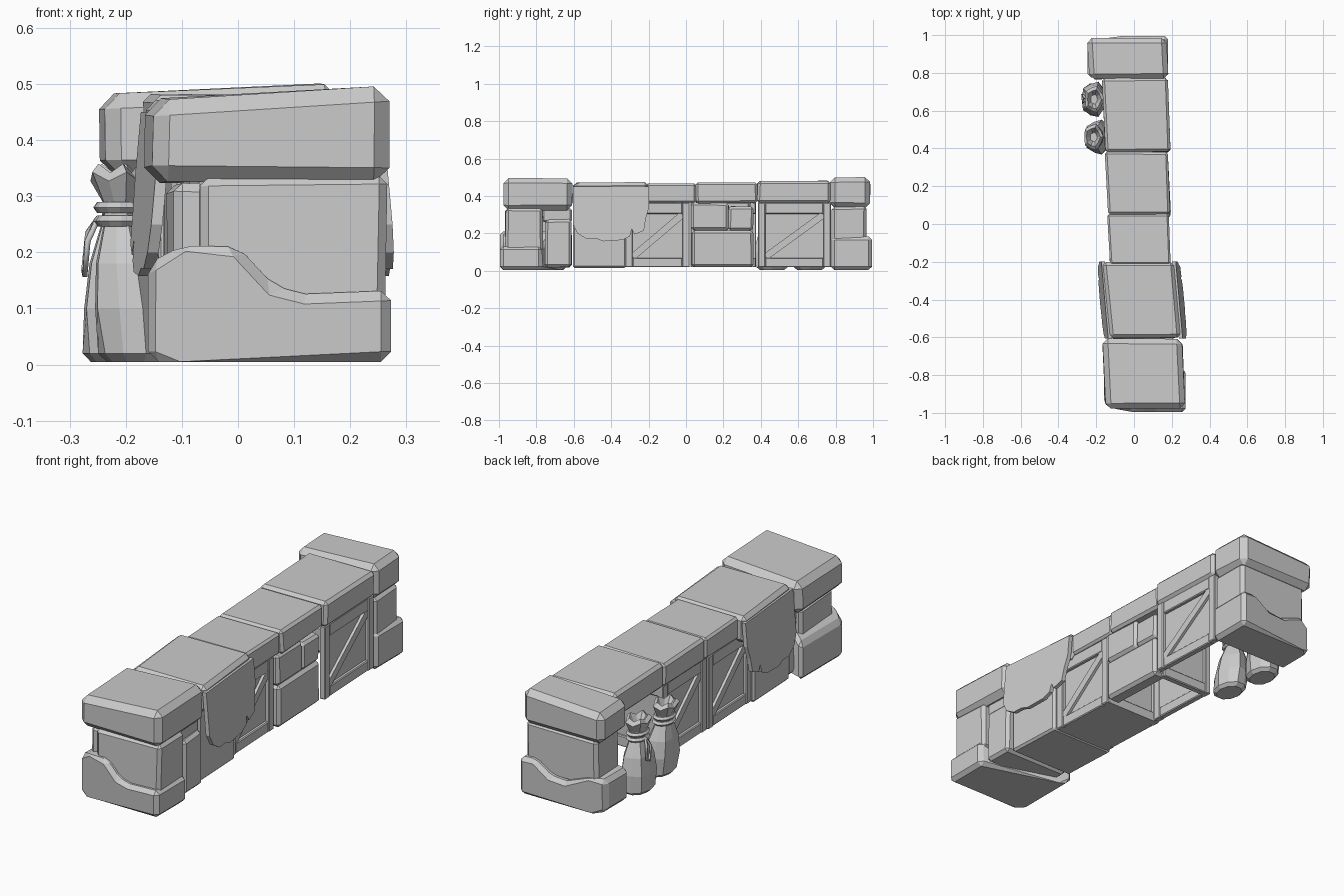
import bpy, bmesh, math, random
from mathutils import Vector

random.seed(4)
old = bpy.data.objects.get("Cube")
if old:
    bpy.data.objects.remove(old, do_unlink=True)

GREY = (0.6, 0.6, 0.6, 1.0)
mat = bpy.data.materials.new("stone grey")
mat.use_nodes = True
mat.diffuse_color = GREY
mat.node_tree.nodes["Principled BSDF"].inputs["Base Color"].default_value = GREY
SKEW = -0.045  # the whole wall drifts sideways along its length


def finish(name, bm, bevel=0.0):
    bmesh.ops.recalc_face_normals(bm, faces=bm.faces)
    me = bpy.data.meshes.new(name)
    bm.to_mesh(me)
    bm.free()
    me.materials.append(mat)
    ob = bpy.data.objects.new(name, me)
    bpy.context.collection.objects.link(ob)
    if bevel:
        mod = ob.modifiers.new("chamfer", "BEVEL")
        mod.width = bevel
        mod.segments = 1
        mod.limit_method = "ANGLE"
        mod.angle_limit = math.radians(25)


def loft(name, ring_a, ring_b, bevel=0.0):
    """Solid between two matching outlines."""
    bm = bmesh.new()
    a = [bm.verts.new(p) for p in ring_a]
    b = [bm.verts.new(p) for p in ring_b]
    n = len(a)
    bm.faces.new(a)
    bm.faces.new(b[::-1])
    for i in range(n):
        bm.faces.new((a[i], b[i], b[(i + 1) % n], a[(i + 1) % n]))
    finish(name, bm, bevel)


def block(name, x, y, z, bevel=0.02, chip=0.0, skew=SKEW, tilt=0.0):
    """Chamfered box, sheared along the wall, with uneven corners and tilted top."""
    mid, midx = sum(y) / 2, sum(x) / 2
    rings = []
    for zz, slope in zip(z, (0, tilt)):
        ring = []
        for px, py in ((x[0], y[0]), (x[1], y[0]), (x[1], y[1]), (x[0], y[1])):
            j = [random.uniform(-chip, chip) for _ in range(3)]
            ring.append((px + skew * (py - mid) + j[0], py + j[1],
                         zz + slope * (px - midx) + j[2]))
        rings.append(ring)
    loft(name, rings[0], rings[1], bevel)


def wavy_stone(name, outline, near, far, bevel):
    """Stone with a wavy top; near and far give y as a function of x."""
    loft(name, [(x, near(x), z) for x, z in outline],
         [(x, far(x), z) for x, z in outline], bevel)


def brace(name, x, a, b, width, thick):
    """Diagonal plank between two (y, z) points on a side panel."""
    p, q = Vector(a), Vector(b)
    d = (q - p).normalized()
    n = Vector((-d.y, d.x)) * width / 2
    pts = (p + n, p - n, q - n, q + n)
    mid = (p.x + q.x) / 2
    loft(name, *[[(x + s + SKEW * (v.x - mid), v.x, v.y) for v in pts]
                 for s in (-thick / 2, thick / 2)])


def crate(name, x, y, top, sides=(-1, 1), end=True, floor=False):
    """Framed and braced sides, plus an optional framed back end and floor."""
    w, t, low = 0.04, 0.03, 0.02
    mid = sum(y) / 2
    for s in sides:
        tag = name + ("_left" if s > 0 else "_right")
        edge = x[1] if s > 0 else x[0]
        out = sorted((edge, edge - s * t))
        inner = sorted((edge - s * 0.018, edge - s * 0.028))
        block(tag + "_panel", inner, y, (low, top), 0)
        for k, yy in enumerate(((y[0], y[0] + w), (y[1] - w, y[1]))):
            ox = SKEW * (sum(yy) / 2 - mid)
            block(f"{tag}_post_{k}", [v + ox for v in out], yy, (low, top), 0.004)
        slim = [v - s * 0.003 for v in out]
        block(tag + "_bottom_rail", slim, (y[0] + w, y[1] - w), (low, low + 0.05), 0.004)
        block(tag + "_top_rail", slim, (y[0] + w, y[1] - w), (top - 0.06, top), 0.004)
        ends = (y[0] + w, y[1] - w)[::s]
        brace(tag + "_brace", edge - s * 0.013, (ends[0], low + 0.055),
              (ends[1], top - 0.065), 0.036, 0.016)
    if end:
        ox = SKEW * (y[1] - mid)
        span = (x[0] + ox + 0.025, x[1] + ox - 0.025)
        block(name + "_end_panel", span, (y[1] - 0.03, y[1] - 0.016), (low, top), 0)
        for part, z in (("bottom", (low, low + 0.05)), ("top", (top - 0.06, top))):
            block(f"{name}_end_{part}_rail", span, (y[1] - 0.028, y[1] - 0.003), z, 0.004)
    if floor:
        block(name + "_floor", (x[0] + 0.02, x[1] - 0.02), y, (low, low + 0.015), 0)


# Front stone stack
front_wave = [(-0.16, 0.005), (-0.11, 0.005), (0.273, 0.005), (0.273, 0.132), (0.12, 0.126),
              (0.065, 0.14), (0.0, 0.21), (-0.1, 0.212), (-0.16, 0.18)]
wavy_stone("front_base_stone", front_wave, lambda x: -0.995 + 0.05 * (x < -0.12),
           lambda x: -0.77 + max(0, 0.1 - x) * 0.55, 0.018)
block("front_middle_stone", (-0.07, 0.26), (-0.965, -0.765), (0.1, 0.335), 0.015, 0.003)
block("front_side_stone", (-0.122, -0.055), (-0.94, -0.68), (0.15, 0.322), 0.015, 0.003)
block("front_column_stone", (-0.1, 0.245), (-0.755, -0.61), (0.02, 0.275), 0.014, 0.003)
block("front_column_head", (-0.1, 0.225), (-0.77, -0.61), (0.26, 0.335), 0.01)
block("front_cap_stone", (-0.158, 0.263), (-0.975, -0.608), (0.325, 0.484), 0.028, 0.003,
      tilt=0.05)

# Cloth-covered block
block("cloth_base", (-0.125, 0.215), (-0.605, -0.32), (0.015, 0.37), 0.01)
block("cloth_top", (-0.145, 0.225), (-0.605, -0.205), (0.345, 0.474), 0.018, 0.004, -0.09)
hem = [(-0.605, 0.45), (-0.605, 0.25), (-0.58, 0.2), (-0.53, 0.17), (-0.48, 0.172),
       (-0.44, 0.158), (-0.34, 0.165), (-0.3, 0.185), (-0.29, 0.225), (-0.275, 0.195),
       (-0.225, 0.215), (-0.215, 0.28), (-0.198, 0.34), (-0.198, 0.45)]
for label, x0, s in (("left", 0.231, 1), ("right", -0.147, -1)):
    def drape(offset):
        return [(x0 + s * (offset + (0.45 - z) * 0.09) - 0.09 * (y + 0.4), y, z)
                for y, z in hem]
    loft(f"cloth_drape_{label}", drape(-0.012), drape(0.008))

# Crates and their lids; the back one is open where the sacks lean in
crate("front_crate", (-0.125, 0.183), (-0.325, 0.02), 0.365, floor=True)
crate("middle_crate", (-0.135, 0.165), (0.025, 0.375), 0.365, sides=(-1,))
crate("back_crate", (-0.15, 0.178), (0.385, 0.775), 0.365, sides=(1,), end=False)
block("front_lid", (-0.135, 0.188), (-0.215, 0.052), (0.362, 0.466), 0.01, 0.003)
block("middle_lid", (-0.145, 0.186), (0.052, 0.382), (0.362, 0.472), 0.012, 0.003)
block("back_lid", (-0.16, 0.187), (0.382, 0.772), (0.362, 0.482), 0.014, 0.003)

# Stones filling the middle bay
block("bay_lower_stone", (0.11, 0.185), (0.03, 0.36), (0.018, 0.217), 0.014, 0.003)
block("bay_upper_stone", (0.11, 0.185), (0.028, 0.23), (0.215, 0.365), 0.014, 0.003)
block("bay_small_stone", (0.11, 0.178), (0.228, 0.36), (0.215, 0.345), 0.012, 0.003)

# Back stone stack
back_wave = [(-0.245, 0.01), (-0.195, 0.005), (0.18, 0.005), (0.18, 0.182), (0.1, 0.185),
             (0.02, 0.13), (-0.06, 0.125), (-0.18, 0.17), (-0.245, 0.16)]
wavy_stone("back_base_stone", back_wave, lambda x: 0.775,
           lambda x: 0.995 - 0.05 * (x < -0.2), 0.018)
block("back_middle_stone", (-0.205, 0.168), (0.78, 0.965), (0.11, 0.345), 0.016, 0.003)
block("back_cap_stone", (-0.242, 0.178), (0.768, 0.985), (0.338, 0.493), 0.027, 0.003,
      tilt=0.04)


def sack(name, cx, cy, size, lean):
    """Faceted tied sack turned from a profile, with rope rings."""
    profile = [(0.05, 0.005), (0.064, 0.02), (0.066, 0.1), (0.056, 0.18), (0.034, 0.25),
               (0.032, 0.29), (0.05, 0.335), (0.036, 0.35), (0.018, 0.31)]
    sides = 10
    bm = bmesh.new()
    rings = []
    for r, z in profile:
        ring = []
        for i in range(sides):
            a = 2 * math.pi * i / sides
            k = r * size * (1 + 0.07 * (-1) ** i * (z > 0.05))
            zz = z + 0.008 * (-1) ** i * (z > 0.32)
            ring.append(bm.verts.new((cx - lean * z + k * math.cos(a),
                                      cy + 1.35 * k * math.sin(a), zz)))
        rings.append(ring)
    for a, b in zip(rings, rings[1:]):
        for i in range(sides):
            j = (i + 1) % sides
            bm.faces.new((a[i], a[j], b[j], b[i]))
    bm.faces.new(rings[0][::-1])
    bm.faces.new(rings[-1])
    finish(name, bm)
    for k, z in enumerate((0.256, 0.28)):
        bpy.ops.mesh.primitive_torus_add(major_segments=12, minor_segments=5,
                                         major_radius=0.036 * size, minor_radius=0.01,
                                         location=(cx - lean * z, cy, z))
        ring = bpy.context.object
        ring.name = f"{name}_rope_{k}"
        ring.scale.y = 1.3
        ring.data.materials.append(mat)


sack("front_sack", -0.182, 0.46, 1.02, 0.1)
sack("back_sack", -0.211, 0.66, 1.03, 0.0)

# Loose rope end hanging from the back sack's tie
cu = bpy.data.curves.new("rope_loop", "CURVE")
cu.dimensions = "3D"
cu.bevel_depth = 0.006
cu.bevel_resolution = 0
path = [(-0.25, 0.66, 0.26), (-0.268, 0.68, 0.235), (-0.275, 0.685, 0.17),
        (-0.273, 0.665, 0.16), (-0.268, 0.645, 0.22), (-0.25, 0.66, 0.26)]
sp = cu.splines.new("POLY")
sp.points.add(len(path) - 1)
for p, co in zip(sp.points, path):
    p.co = (*co, 1)
cu.materials.append(mat)
bpy.context.collection.objects.link(bpy.data.objects.new("rope_loop", cu))
